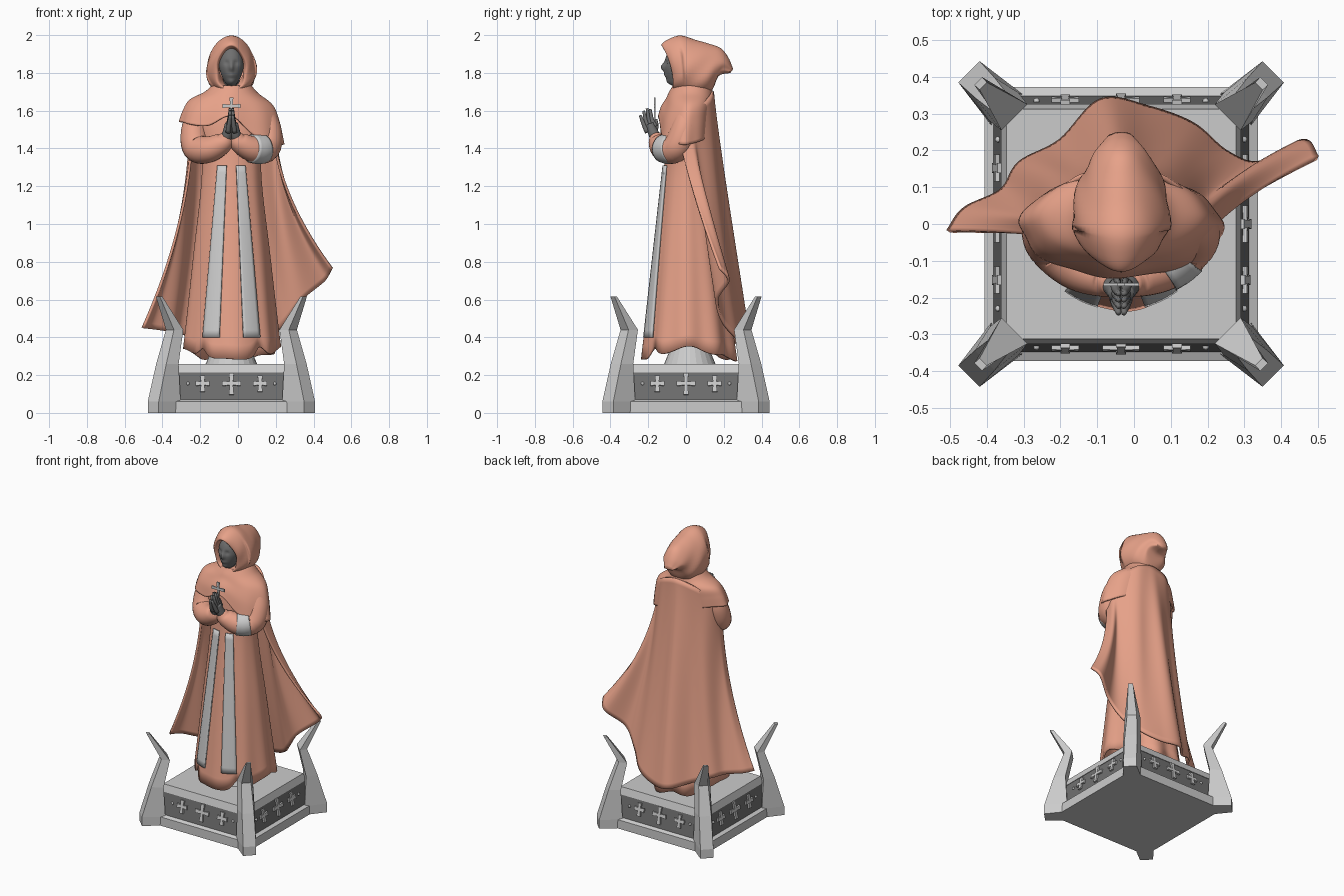
import bpy, bmesh
from math import sin, cos, pi, sqrt, exp, radians
from mathutils import Vector, Matrix

if "Cube" in bpy.data.objects:
    bpy.data.objects.remove(bpy.data.objects["Cube"])

CX = -0.035  # figure and plinth axis


def material(name, col):
    m = bpy.data.materials.new(name)
    m.diffuse_color = (*col, 1)
    m.use_nodes = True
    m.node_tree.nodes["Principled BSDF"].inputs["Base Color"].default_value = m.diffuse_color
    return m


CLOTH = material("salmon_cloth", (0.80, 0.36, 0.25))
DARK = material("dark_grey", (0.16, 0.16, 0.16))


def finish(name, bm, mat=None, smooth=True, thick=0):
    bmesh.ops.recalc_face_normals(bm, faces=bm.faces)
    me = bpy.data.meshes.new(name)
    bm.to_mesh(me)
    bm.free()
    ob = bpy.data.objects.new(name, me)
    bpy.context.collection.objects.link(ob)
    if mat:
        me.materials.append(mat)
    if smooth:
        me.shade_smooth()
    if thick:
        s = ob.modifiers.new("thickness", 'SOLIDIFY')
        s.thickness, s.offset = thick, 0
    return ob


def loft(bm, rings, closed=True, caps=True):
    rows = [[bm.verts.new(p) for p in r] for r in rings]
    n = len(rows[0])
    for a, b in zip(rows, rows[1:]):
        for j in range(n if closed else n - 1):
            k = (j + 1) % n
            bm.faces.new((a[j], a[k], b[k], b[j]))
    if caps and closed:
        bm.faces.new(rows[0])
        bm.faces.new(rows[-1])


def spline(pts, n):
    """Sample n+1 points of a Catmull-Rom curve through pts."""
    pts = [Vector(p) for p in pts]
    pts = [2 * pts[0] - pts[1]] + pts + [2 * pts[-1] - pts[-2]]
    out, m = [], len(pts) - 3
    for i in range(n + 1):
        f = i / n * m
        k = min(int(f), m - 1)
        t = f - k
        a, b, c, d = pts[k:k + 4]
        out.append((2 * b + (c - a) * t + (2 * a - 5 * b + 4 * c - d) * t * t
                    + (3 * b - a - 3 * c + d) * t ** 3) * 0.5)
    return out


def drape(name, rows, fn, n=96, m=28):
    """Cloth shell from rows (z, half width, front y, back y); fn gives radial factor and dz."""
    rings = []
    for i, (z, hx, yf, yb) in enumerate(spline(rows, m)):
        ring = []
        for j in range(n):
            a = 2 * pi * j / n
            s, dz = fn(a, i / m)
            ring.append((CX + hx * s * cos(a), (yf + yb) / 2 + (yb - yf) / 2 * s * sin(a), z + dz))
        rings.append(ring)
    bm = bmesh.new()
    loft(bm, rings, caps=False)
    return finish(name, bm, CLOTH, thick=0.012)


def tube(bm, path, n=16, m=14):
    """Tube through (x, y, z, radius) points."""
    pts = spline(path, m)
    rings = []
    for i, p in enumerate(pts):
        d = (pts[min(i + 1, m)] - pts[max(i - 1, 0)]).to_3d().normalized()
        u = d.cross(Vector((0.3, 1, 0.2))).normalized()
        v = d.cross(u)
        rings.append([p.to_3d() + p[3] * (u * cos(2 * pi * j / n) + v * sin(2 * pi * j / n)) for j in range(n)])
    loft(bm, rings)


# ---- plinth ----
def square_stack(name, levels, mat=None):
    bm = bmesh.new()
    loft(bm, [[(CX + sx * h, sy * h, z) for sx, sy in ((-1, -1), (1, -1), (1, 1), (-1, 1))] for h, z in levels])
    finish(name, bm, mat, smooth=False)


square_stack("plinth_slab", [(.372, 0), (.372, .06), (.35, .07)])
square_stack("plinth_panels", [(.348, .068), (.322, .215)], DARK)
square_stack("plinth_top", [(.326, .213), (.312, .26)])
bm = bmesh.new()
bmesh.ops.create_cone(bm, cap_ends=True, segments=24, radius1=.14, radius2=.09, depth=.12,
                      matrix=Matrix.Translation((CX, .02, .31)))
finish("foot_step", bm, smooth=False)

# corner claws: z, outer radius, outer half width, inner radius, inner half width
claw = [(0, .585, .041, .42, .06), (.06, .585, .041, .44, .06), (.26, .525, .038, .45, .055),
        (.44, .46, .03, .41, .05), (.615, .55, .015, .53, .014)]
for k in range(4):
    bm = bmesh.new()
    loft(bm, [[(ro, -wo, z), (ro, wo, z), (ri, wi, z), (ri, -wi, z)] for z, ro, wo, ri, wi in claw])
    bm.transform(Matrix.Translation((CX, 0, 0)) @ Matrix.Rotation(pi / 4 + k * pi / 2, 4, 'Z'))
    finish("corner_claw", bm, smooth=False)


# ---- crosses ----
def cross_shape(bm, w, up, down, t, depth, mat4):
    """Flared cross in the xz plane."""
    f = t * 1.5
    prof = [(-f, -down), (f, -down), (t, -t), (w, -f), (w, f), (t, t),
            (f, up), (-f, up), (-t, t), (-w, f), (-w, -f), (-t, -t)]
    loft(bm, [[mat4 @ Vector((x, y, z)) for x, z in prof] for y in (-depth / 2, depth / 2)])


bm = bmesh.new()
for k in range(4):
    side = Matrix.Translation((CX, 0, 0)) @ Matrix.Rotation(k * pi / 2, 4, 'Z')
    for x, s in ((-.152, .037), (0, .05), (.152, .037)):
        place = side @ Matrix.Translation((x, -.334, .155)) @ Matrix.Rotation(radians(-10), 4, 'X')
        cross_shape(bm, s, s * 1.1, s * 1.2, .009, .02, place)
    for x in (-.23, .23):
        bmesh.ops.create_uvsphere(bm, u_segments=10, v_segments=6, radius=.009,
                                  matrix=side @ Matrix.Translation((x, -.334, .155)))
finish("panel_crosses", bm, smooth=False)
bm = bmesh.new()
cross_shape(bm, .048, .045, .09, .007, .008, Matrix.Translation((CX, -.165, 1.625)))
finish("held_cross", bm, smooth=False)

# ---- robe ----
def robe_fn(a, v):
    back = .25 + .75 * (1 + sin(a)) / 2
    notch = sum(exp(-((a - 1.5 * pi - d) / .16) ** 2) for d in (-.68, .68))
    return (1 + .05 * v * v * back * cos(9 * a + .6) - .07 * v ** 3 * notch,
            v ** 6 * (.06 * cos(a) ** 4 - .015 + .05 * notch + .012 * back * cos(7 * a)))


drape("robe", [(1.68, .12, -.06, .10), (1.55, .19, -.095, .12), (1.3, .15, -.11, .12),
               (.8, .20, -.17, .19), (.3, .25, -.23, .26)], robe_fn, n=128)

# two front bands lying on the robe
for s in (-1, 1):
    rings = []
    for i in range(25):
        t = .91 * i / 24
        hx, yf, yb = .15 + .1 * t, -.11 - .12 * t, .12 + .14 * t
        lo, hi = .025 + .042 * t, .073 + .085 * t
        row = []
        for j in range(7):
            dx = lo + (hi - lo) * j / 6
            y = (yf + yb) / 2 - (yb - yf) / 2 * sqrt(1 - (dx / hx) ** 2) - .01
            row.append((CX + s * dx, y, 1.31 - t))
        rings.append(row)
    bm = bmesh.new()
    loft(bm, rings, closed=False)
    finish("front_band", bm, thick=.012)

# ---- cape: shoulder line, swept to a windblown hem ----
top = [(-.24, -.04, 1.56), (-.25, .0, 1.58), (-.24, .05, 1.61), (-.2, .09, 1.64), (-.14, .13, 1.68),
       (-.06, .14, 1.70), (.0, .14, 1.70), (.07, .13, 1.68), (.13, .09, 1.64), (.17, .05, 1.61),
       (.19, .0, 1.58), (.185, -.05, 1.55)]
hem = [(-.505, -.02, .45), (-.46, .04, .445), (-.36, .09, .43), (-.31, .165, .42), (-.2, .225, .38),
       (-.09, .335, .35), (.04, .315, .35), (.16, .27, .39), (.25, .195, .48),
       (.34, .165, .60), (.46, .225, .70), (.50, .18, .765)]
N = 88
T, H = spline(top, N), spline(hem, N)
rings = []
for i in range(41):
    t = i / 40
    row = []
    for j in range(N + 1):
        u = j / N
        p, q = T[j], H[j]
        fold = .01 * t * (1 - t) * 4 * sin(u * 9 * pi + .5)
        row.append((p.x + (q.x - p.x) * t ** 1.9,
                    p.y + (q.y - p.y) * t ** 1.25 + fold, p.z + (q.z - p.z) * t))
    rings.append(row)
bm = bmesh.new()
loft(bm, rings, closed=False)
finish("cape", bm, CLOTH, thick=.014)


# ---- shoulder mantle, hem lower on one side and notched in front; tucked under the cape behind ----
def mantle_fn(a, v):
    front = exp(-((a - 1.5 * pi) / .35) ** 2)
    back = max(0, sin(a))
    return (1 + .025 * v * v * cos(8 * a + 1) * (1 - back) - .12 * back * v,
            v * v * (.09 * front - .06 * cos(a) + .02 * back))


drape("shoulder_mantle", [(1.73, .10, -.065, .13), (1.69, .14, -.085, .14), (1.64, .215, -.10, .145),
                          (1.57, .248, -.125, .145), (1.48, .27, -.14, .145)], mantle_fn)

# ---- sleeves and cuff ----
for s, name in ((-1, "left_sleeve"), (1, "right_sleeve")):
    bm = bmesh.new()
    tube(bm, [(CX + s * .16, .01, 1.60, .06), (CX + s * .195, -.01, 1.50, .07), (CX + s * .185, -.05, 1.405, .075),
              (CX + s * .12, -.11, 1.395, .07), (CX + s * .045, -.145, 1.43, .055),
              (CX + s * .02, -.16, 1.465, .035)], n=28, m=30)
    finish(name, bm, CLOTH)
bm = bmesh.new()
tube(bm, [(CX + .165, -.07, 1.40, .08), (CX + .14, -.093, 1.397, .08), (CX + .105, -.12, 1.40, .075)], n=32, m=6)
finish("sleeve_cuff", bm)

# ---- praying hands ----
for s, name in ((-1, "left_hand"), (1, "right_hand")):
    bm = bmesh.new()
    tube(bm, [(CX + s * .035, -.15, 1.43, .028), (CX + s * .02, -.172, 1.48, .028), (CX + s * .013, -.19, 1.53, .022)])
    for k, (dy, ln) in enumerate(((-.022, .075), (-.007, .093), (.008, .1), (.022, .09))):
        y = -.190 + dy
        tube(bm, [(CX + s * .018, y + .008, 1.485 + .01 * k, .014), (CX + s * .012, y - .012, 1.53 + .006 * k, .012),
                  (CX + s * .007, y - .026 + dy * .2, 1.50 + ln + .006 * k, .007)], n=10, m=6)
    tube(bm, [(CX + s * .02, -.165, 1.48, .012), (CX + s * .012, -.155, 1.52, .01), (CX + s * .008, -.158, 1.555, .006)],
         n=10, m=6)
    finish(name, bm, DARK)

# ---- face and neck ----
bm = bmesh.new()
bmesh.ops.create_uvsphere(bm, u_segments=48, v_segments=40, radius=1)
for v in bm.verts:
    x, y, z = v.co.x * .066, v.co.y * .072, v.co.z * .11
    if z < 0:
        x *= 1 + 2.2 * z
    if y < 0:
        y -= .020 * exp(-(x / .010) ** 2 - ((z + .005) / .022) ** 2)
        y -= .008 * exp(-(x / .02) ** 2 - ((z + .048) / .010) ** 2)
        y -= .012 * exp(-(x / .025) ** 2 - ((z + .085) / .02) ** 2)
        y += .010 * exp(-((abs(x) - .024) / .012) ** 2 - ((z - .018) / .012) ** 2)
    v.co = (CX + x, -.042 + y, 1.835 + z)
tube(bm, [(CX, .01, 1.62, .06), (CX, 0, 1.72, .045), (CX, -.01, 1.8, .045)])
finish("face", bm, DARK)

# ---- hood: arched rings from the opening back to the drooping tail ----
# top y, bottom y, top z, bottom z, half width
hood = [(-.05, .0, 1.925, 1.735, .058), (-.105, -.045, 1.935, 1.725, .066), (-.13, -.07, 1.948, 1.71, .08),
        (-.10, -.055, 1.975, 1.70, .108), (-.03, -.01, 1.998, 1.685, .130), (.05, .06, 1.975, 1.68, .128),
        (.12, .115, 1.955, 1.685, .112), (.185, .145, 1.93, 1.72, .088), (.225, .175, 1.88, 1.785, .066),
        (.25, .235, 1.82, 1.80, .03)]
rings = []
for yt, yb, zt, zb, hw in spline(hood, 40):
    ring = []
    for j in range(48):
        b = 2 * pi * j / 48
        c = cos(b)
        k = (1 - c) / 2
        sag = .007 * sin(5 * b + yt * 40) * k
        mid = -.03 * max(0, 1 - abs(yb - .0) / .1) * k  # opening sides sweep back at cheek height
        ring.append((CX + hw * sin(b) * (1 - .16 * c) + sag * sin(b),
                     yt + (yb - yt) * k + (.02 * sin(b) ** 2 if yt < -.04 else 0),
                     zt + (zb - zt) * k))
    rings.append(ring)
bm = bmesh.new()
loft(bm, rings, caps=False)
bmesh.ops.holes_fill(bm, edges=[e for e in bm.edges if e.is_boundary and e.verts[0].co.y > .2])
finish("hood", bm, CLOTH)
